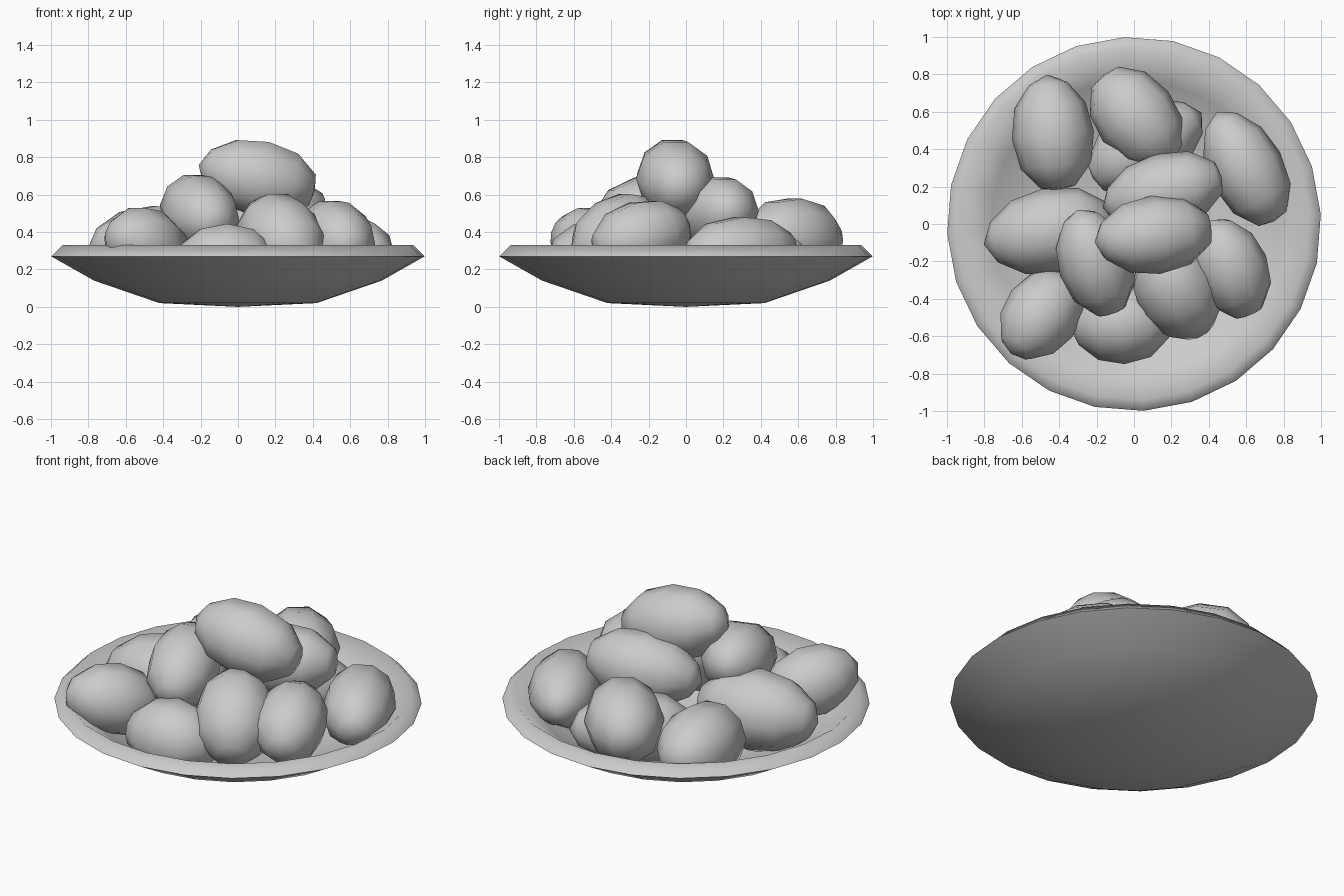
import bpy
import bmesh
import math
from mathutils import Matrix, Vector

default_cube = bpy.data.objects.get("Cube")
if default_cube:
    bpy.data.objects.remove(default_cube, do_unlink=True)

# One plain grey for everything
grey = bpy.data.materials.new("plain grey")
grey.use_nodes = True
grey_colour = (0.6, 0.6, 0.6, 1)
grey.diffuse_color = grey_colour
grey.node_tree.nodes["Principled BSDF"].inputs["Base Color"].default_value = grey_colour


def lathe(profile, sides, phase=0.0):
    """Revolve (radius, height) points around z and return the bmesh."""
    bm = bmesh.new()
    rings = []
    for radius, height in profile:
        ring = []
        for i in range(sides):
            angle = math.tau * i / sides + phase
            ring.append(bm.verts.new((radius * math.cos(angle), radius * math.sin(angle), height)))
        rings.append(ring)
    for low, high in zip(rings, rings[1:]):
        for i in range(sides):
            j = (i + 1) % sides
            bm.faces.new((low[i], low[j], high[j], high[i]))
    bmesh.ops.remove_doubles(bm, verts=bm.verts[:], dist=0.0001)
    bmesh.ops.recalc_face_normals(bm, faces=bm.faces[:])
    return bm


def finish(bm, name, sharp_degrees):
    """Turn a bmesh into a smooth-shaded object with sharp creases kept."""
    mesh = bpy.data.meshes.new(name)
    bm.to_mesh(mesh)
    bm.free()
    mesh.materials.append(grey)
    mesh.shade_smooth()
    mesh.set_sharp_from_angle(angle=math.radians(sharp_degrees))
    obj = bpy.data.objects.new(name, mesh)
    bpy.context.collection.objects.link(obj)


# Shallow dish: underside, outer lip, softly rounded rim, then the hollow inside
underside = [(0, 0), (0.42, 0.02), (0.77, 0.14), (1, 0.27)]
inside = [(0.94, 0.33), (0.77, 0.20), (0.43, 0.07), (0, 0.05)]
finish(lathe(underside + inside, 24, math.radians(3)), "dish", 92)


def dish_floor(radius):
    """Height just above the underside, so that pieces rest in the dish."""
    for (r0, z0), (r1, z1) in zip(underside, underside[1:]):
        if radius <= r1:
            return z0 + (z1 - z0) * (radius - r0) / (r1 - r0) + 0.025
    return 0.3


# Egg outline as (radius, height) fractions, blunt end first
egg_profile = [(0, -1), (0.42, -0.95), (0.86, -0.58), (1, -0.05),
               (0.87, 0.46), (0.48, 0.84), (0, 1)]


def egg(name, centre, tip, half_length=0.31, radius=0.22):
    """Place one egg with its narrow end towards the tip direction."""
    bm = lathe([(r * radius, h * half_length) for r, h in egg_profile], 10)
    turn = Vector(tip).to_track_quat('Z', 'Y').to_matrix().to_4x4()
    bm.transform(Matrix.Translation(centre) @ turn)
    for v in bm.verts:
        v.co.z = max(v.co.z, dish_floor(math.hypot(v.co.x, v.co.y)))
    finish(bm, name, 55)


# Bottom layer, around the dish
egg("back_right_egg", (-0.435, 0.49, 0.31), (-0.1, 1, 0))
egg("back_egg", (0.02, 0.56, 0.37), (0.55, -0.7, 0.05), 0.30)
egg("back_inner_egg", (0.07, 0.42, 0.25), (0.75, 0.45, -0.05), 0.34, 0.21)
egg("back_left_egg", (0.595, 0.305, 0.29), (-0.45, 0.85, 0.05), 0.33, 0.20)
egg("left_egg", (0.515, -0.23, 0.375), (-0.3, 0.75, 0.2), 0.28, 0.20)
egg("front_left_egg", (0.225, -0.35, 0.375), (-0.35, 0.6, 0.4), 0.29, 0.225)
egg("front_egg", (-0.075, -0.53, 0.235), (-1, -0.05, 0), 0.27)
egg("front_right_egg", (-0.50, -0.49, 0.33), (-0.5, -0.65, 0.25), 0.27, 0.205)
egg("right_egg", (-0.46, -0.04, 0.32), (-1, -0.2, -0.02), 0.35, 0.23)

# Upper layer, stacked on the others
egg("upper_right_egg", (-0.21, -0.20, 0.51), (-0.3, 0.9, 0.25), 0.30, 0.20)
egg("upper_back_egg", (0.15, 0.17, 0.495), (-0.95, -0.25, -0.1), 0.33, 0.205)
egg("top_egg", (0.10, -0.06, 0.69), (-1, -0.12, 0.22), 0.32, 0.21)
